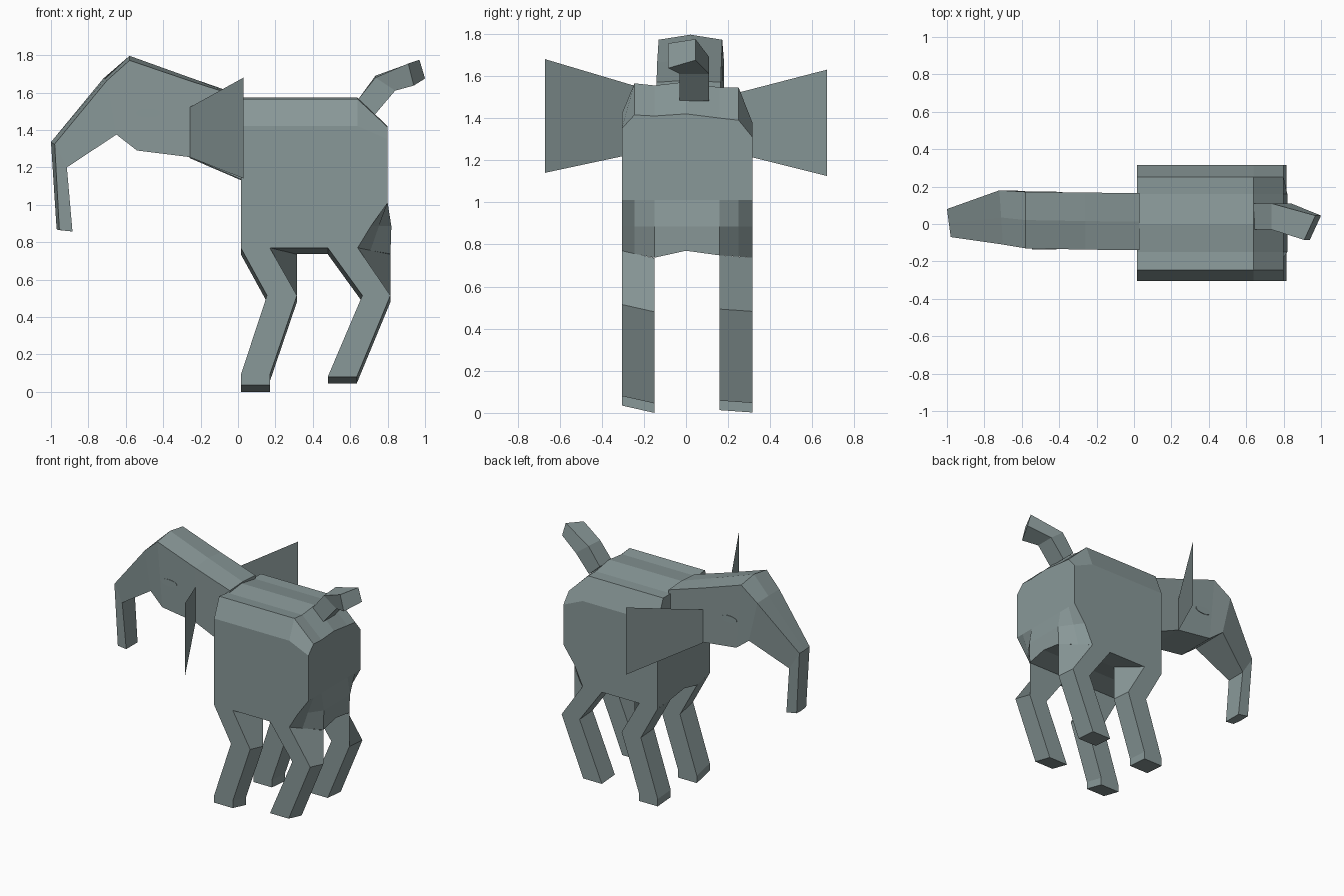
import bpy, bmesh, math
from mathutils import Vector, Matrix

if "Cube" in bpy.data.objects:
    bpy.data.objects.remove(bpy.data.objects["Cube"])

grey = bpy.data.materials.new("grey_green_hide")
grey.diffuse_color = (0.25, 0.315, 0.315, 1)
grey.use_nodes = True
grey.node_tree.nodes["Principled BSDF"].inputs["Base Color"].default_value = grey.diffuse_color


def finish(name, bm):
    bmesh.ops.recalc_face_normals(bm, faces=bm.faces)
    mesh = bpy.data.meshes.new(name)
    bm.to_mesh(mesh)
    bm.free()
    mesh.materials.append(grey)
    ob = bpy.data.objects.new(name, mesh)
    bpy.context.collection.objects.link(ob)
    return ob


def loft(name, rings, cap_start=True, cap_end=True):
    """Skin closed rings with the same number of points."""
    bm = bmesh.new()
    vs = [[bm.verts.new(p) for p in ring] for ring in rings]
    n = len(rings[0])
    for a, b in zip(vs, vs[1:]):
        for i in range(n):
            j = (i + 1) % n
            bm.faces.new((a[i], a[j], b[j], b[i]))
    if cap_start:
        bm.faces.new(vs[0])
    if cap_end:
        bm.faces.new(vs[-1][::-1])
    return finish(name, bm)


# Body: side profiles skinned across the width; t = 0 at the flanks, 1 inside
def body_profile(y, t, dz, z_top, z_rear):
    belly = 0.77 + dz
    pts = [(0.015, belly), (0.17 + 0.145 * t, belly), (0.48, belly),
           (0.64 + 0.175 * t, belly), (0.71 + 0.11 * t, 0.885), (0.80, 1.01),
           (0.80, z_rear), (0.64, z_top), (0.015, z_top)]
    return [(x, y, z) for x, z in pts]


columns = [(-0.305, 0, 0, 1.42, 1.35), (-0.245, 0.39, -0.014, 1.565, 1.415),
           (-0.15, 1, -0.033, 1.555, 1.41), (0.0, 1, 0, 1.572, 1.42),
           (0.16, 1, -0.022, 1.545, 1.40), (0.25, 0.42, -0.028, 1.545, 1.39),
           (0.315, 0, -0.033, 1.38, 1.31)]
loft("body", [body_profile(*c) for c in columns])

# Legs: rings of (front x, outer back x, inner back x, z)
front = [(0.015, 0.17, 0.315, 0.77), (0.155, 0.315, 0.315, 0.515),
         (0.015, 0.17, 0.17, 0.09), (0.015, 0.17, 0.17, 0.035)]
rear = [(0.48, 0.64, 0.815, 0.77), (0.665, 0.815, 0.815, 0.515),
        (0.48, 0.635, 0.635, 0.08)]
sides = {"right": (-0.305, 0.0, -0.15, -0.035),
         "left": (0.315, -0.033, 0.16, -0.022)}
for side, (yo, dzo, yi, dzi) in sides.items():
    for end, path in (("front", front), ("rear", rear)):
        rings = [[(xf, yo, z + dzo), (xo, yo, z + dzo),
                  (xi, yi, z + dzi), (xf, yi, z + dzi)] for xf, xo, xi, z in path]
        loft(f"{end}_leg_{side}", rings, cap_start=False)

# Head and trunk: (top x, top z, bottom x, bottom z, y near, y far, ridge, skew)
head = [(0.03, 1.57, 0.03, 1.13, -0.14, 0.165, 0.01, 0),
        (-0.26, 1.663, -0.26, 1.255, -0.137, 0.168, 0.018, 0),
        (-0.58, 1.772, -0.54, 1.29, -0.13, 0.172, 0.024, 0),
        (-0.70, 1.665, -0.65, 1.375, -0.11, 0.18, 0.008, 0.02),
        (-0.98, 1.325, -0.915, 1.20, -0.07, 0.08, 0.002, 0.02),
        (-0.955, 0.865, -0.885, 0.857, -0.065, 0.07, 0, 0.015)]
loft("head_and_trunk", [
    [(xt, yn, zt), (xt - sk / 2, (yn + yf) / 2, zt + rg), (xt - sk, yf, zt + sk / 2),
     (xb, yf, zb), (xb, yn, zb)]
    for xt, zt, xb, zb, yn, yf, rg, sk in head])

# Ears: single flared sheets
for side, yi, yo, z0, z1, z2, z3 in (("right", -0.132, -0.67, 1.255, 1.14, 1.68, 1.52),
                                     ("left", 0.168, 0.67, 1.25, 1.125, 1.63, 1.50)):
    bm = bmesh.new()
    bm.faces.new([bm.verts.new(p) for p in ((-0.26, yi, z0), (0.03, yo, z1),
                                            (0.03, yo, z2), (-0.26, yi, z3))])
    finish(f"ear_{side}", bm)

# Eyes: thin oval plates on the sides of the head
for side, y in (("right", -0.132), ("left", 0.171)):
    bm = bmesh.new()
    bmesh.ops.create_cone(bm, cap_ends=True, segments=20, radius1=1, radius2=1, depth=0.008)
    bmesh.ops.transform(bm, verts=bm.verts, matrix=Matrix.Translation((-0.48, y, 1.49))
                        @ Matrix.Rotation(math.pi / 2, 4, 'X')
                        @ Matrix.Diagonal((0.065, 0.025, 1, 1)))
    finish(f"eye_{side}", bm)

# Tail: bent square tube turning sideways at the tip
loft("tail", [
    [(0.64, -0.03, 1.56), (0.64, 0.11, 1.56), (0.73, 0.11, 1.48), (0.73, -0.03, 1.48)],
    [(0.735, -0.03, 1.68), (0.735, 0.11, 1.69), (0.84, 0.11, 1.61), (0.84, -0.03, 1.61)],
    [(0.91, -0.085, 1.755), (0.97, 0.045, 1.775), (1.0, 0.045, 1.675), (0.94, -0.085, 1.637)]])
